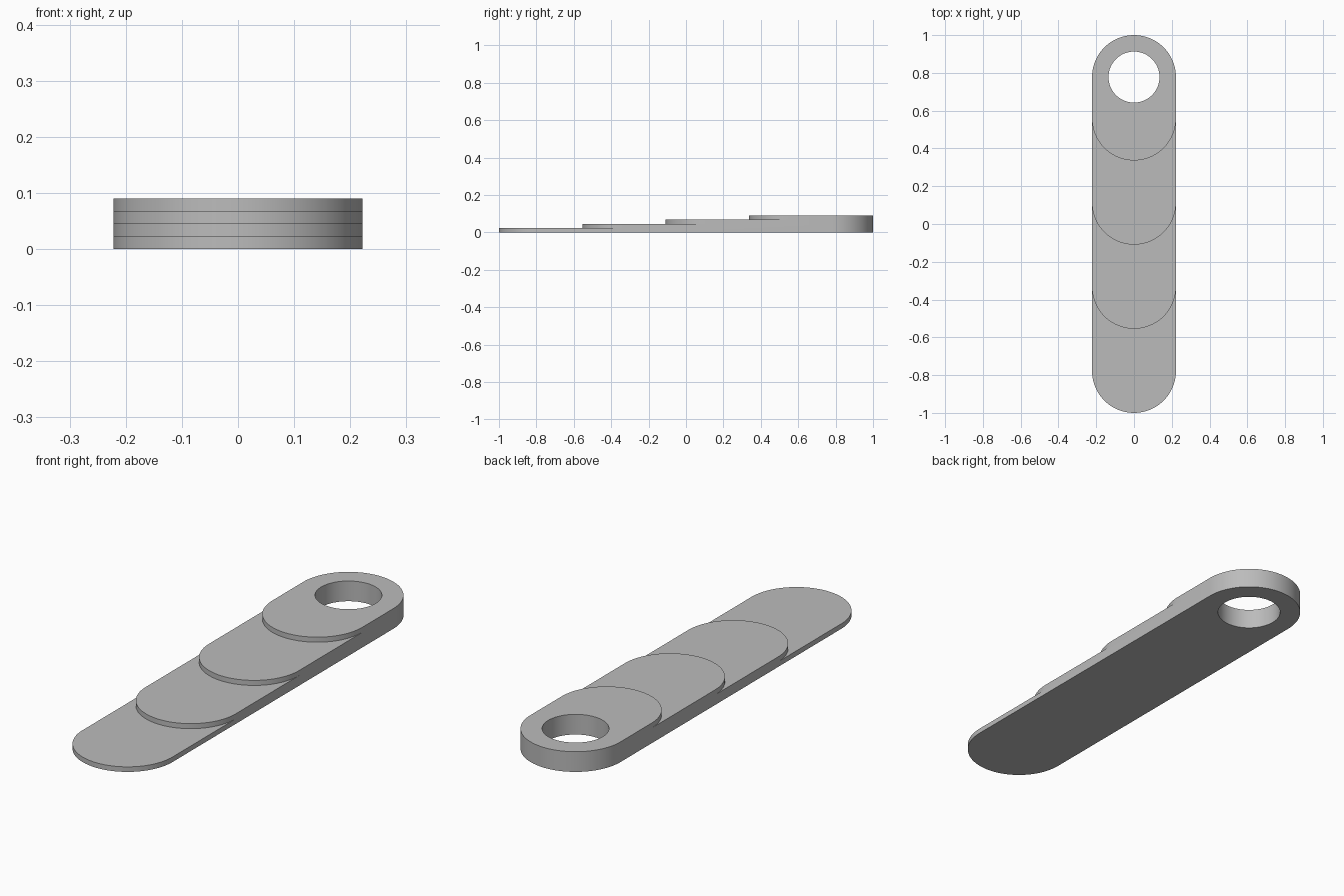
import bpy, bmesh
from math import pi, sin, cos, radians

if "Cube" in bpy.data.objects:
    bpy.data.objects.remove(bpy.data.objects["Cube"], do_unlink=True)

R, HOLE_R = 0.2222, 0.135        # rounded end and hole radii
STEPS, RISE = 4, 0.0225          # treads and height of each
BACK_Y = 1 - R
SEG = 48
fronts = [-1 + R + i * 0.4455 for i in range(STEPS)]

grey = bpy.data.materials.new("plain_grey")
grey.use_nodes = True
colour = (0.5, 0.5, 0.5, 1)
grey.diffuse_color = colour
grey.node_tree.nodes["Principled BSDF"].inputs["Base Color"].default_value = colour

bm = bmesh.new()


def arc(cy, z, start, end, radius=R, seg=SEG):
    """Points along an arc centred on the long axis."""
    angles = [start + (end - start) * k / seg for k in range(seg + 1)]
    return [(radius * cos(a), cy + radius * sin(a), z) for a in angles]


def front_arc(i, z):
    return arc(fronts[i], z, pi, 2 * pi)


def back_arc(z):
    return arc(BACK_Y, z, 0, pi)


def hole_ring(z):
    return arc(BACK_Y, z, 0, 2 * pi, HOLE_R, 2 * SEG)[:-1]


def face(points):
    bm.faces.new([bm.verts.new(p) for p in points])


def wall(low, high, closed=False):
    """Strip of quads between two matching rows of points."""
    n = len(low)
    for k in range(n if closed else n - 1):
        j = (k + 1) % n
        face([low[k], low[j], high[j], high[k]])


def holed_face(*loops):
    """Flat face filled between an outline and its hole."""
    edges = []
    for loop in loops:
        vs = [bm.verts.new(p) for p in loop]
        edges += [bm.edges.new((vs[k - 1], vs[k])) for k in range(len(vs))]
    bmesh.ops.triangle_fill(bm, edges=edges, use_beauty=True, normal=(0, 0, 1))


top = STEPS * RISE

# Treads and curved risers
for i in range(STEPS):
    z = (i + 1) * RISE
    wall(front_arc(i, i * RISE), front_arc(i, z))
    if i < STEPS - 1:
        face(front_arc(i, z) + front_arc(i + 1, z)[::-1])

# Top end, underside, rounded back and hole
holed_face(front_arc(STEPS - 1, top) + back_arc(top), hole_ring(top))
holed_face(front_arc(0, 0) + back_arc(0), hole_ring(0))
wall(back_arc(0), back_arc(top))
wall(hole_ring(0), hole_ring(top), closed=True)

# Stepped flat sides
for x in (-R, R):
    side = [(x, BACK_Y, top), (x, BACK_Y, 0)]
    for i, y in enumerate(fronts):
        side += [(x, y, i * RISE), (x, y, (i + 1) * RISE)]
    face(side)

bmesh.ops.remove_doubles(bm, verts=bm.verts, dist=1e-5)
bmesh.ops.recalc_face_normals(bm, faces=bm.faces)

mesh = bpy.data.meshes.new("stepped_strip")
bm.to_mesh(mesh)
bm.free()
mesh.materials.append(grey)
strip = bpy.data.objects.new("stepped_strip", mesh)
bpy.context.collection.objects.link(strip)

bpy.ops.object.select_all(action='DESELECT')
strip.select_set(True)
bpy.context.view_layer.objects.active = strip
bpy.ops.object.shade_smooth_by_angle(angle=radians(30))
